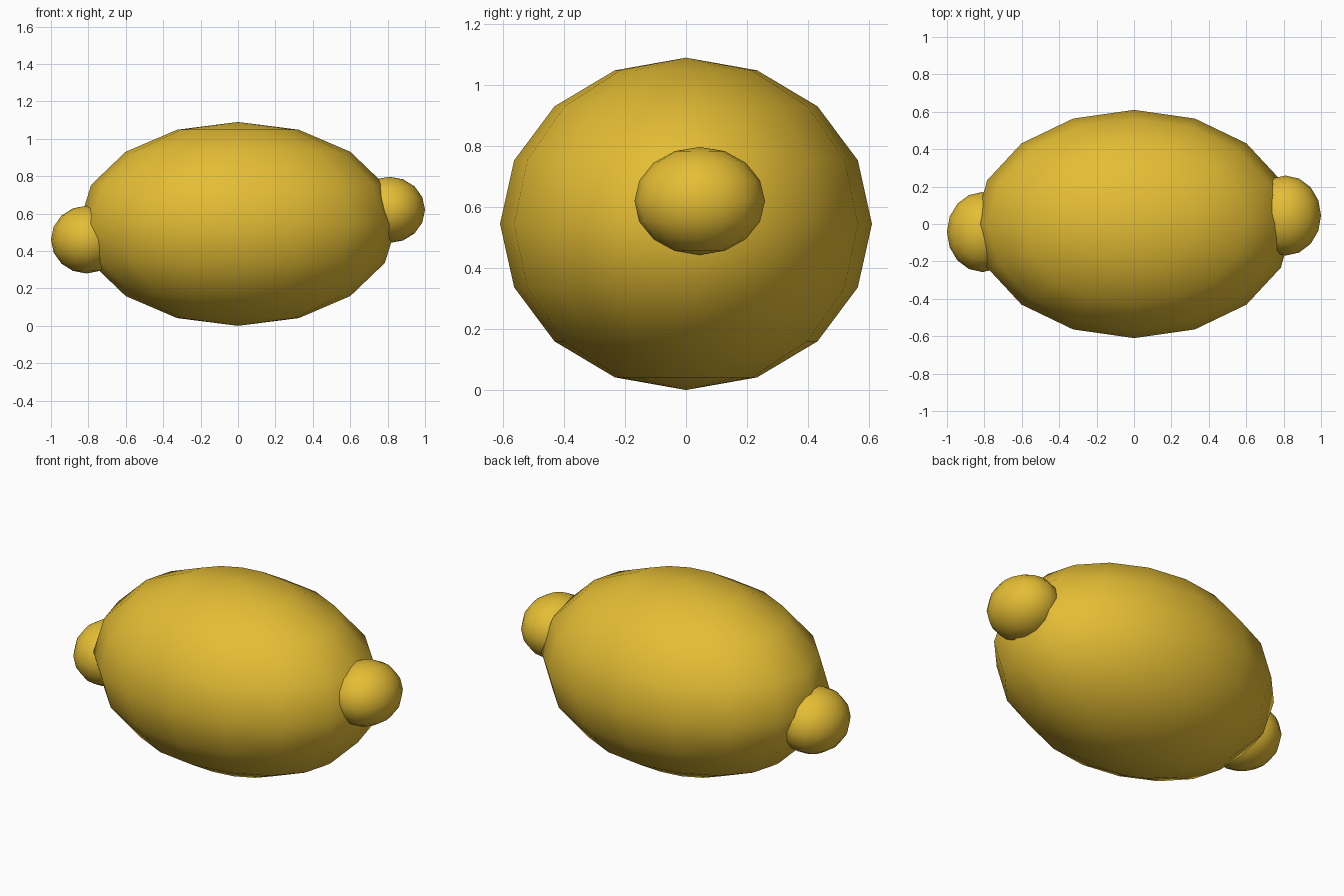
import bpy

cube = bpy.data.objects.get("Cube")
if cube:
    bpy.data.objects.remove(cube, do_unlink=True)

# Single golden yellow material
COLOUR = (0.78, 0.51, 0.035, 1.0)
yellow = bpy.data.materials.new("golden_yellow")
yellow.use_nodes = True
yellow.diffuse_color = COLOUR
yellow.node_tree.nodes["Principled BSDF"].inputs["Base Color"].default_value = COLOUR


def ellipsoid(name, centre, radii):
    """Low-poly, smooth-shaded ellipsoid with its poles along z."""
    bpy.ops.mesh.primitive_uv_sphere_add(segments=16, ring_count=8, radius=1, location=centre)
    obj = bpy.context.object
    obj.name = name
    obj.scale = radii
    bpy.ops.object.transform_apply(location=False, rotation=False, scale=True)
    bpy.ops.object.shade_smooth()
    obj.data.materials.append(yellow)
    return obj


# Fruit body
ellipsoid("body", (0, 0, 0.545), (0.85, 0.61, 0.545))

# Rounded tips at both ends, slightly off the axis
ellipsoid("left_tip", (0.81, 0.045, 0.62), (0.19, 0.214, 0.177))
ellipsoid("right_tip", (-0.81, -0.043, 0.461), (0.19, 0.214, 0.181))
